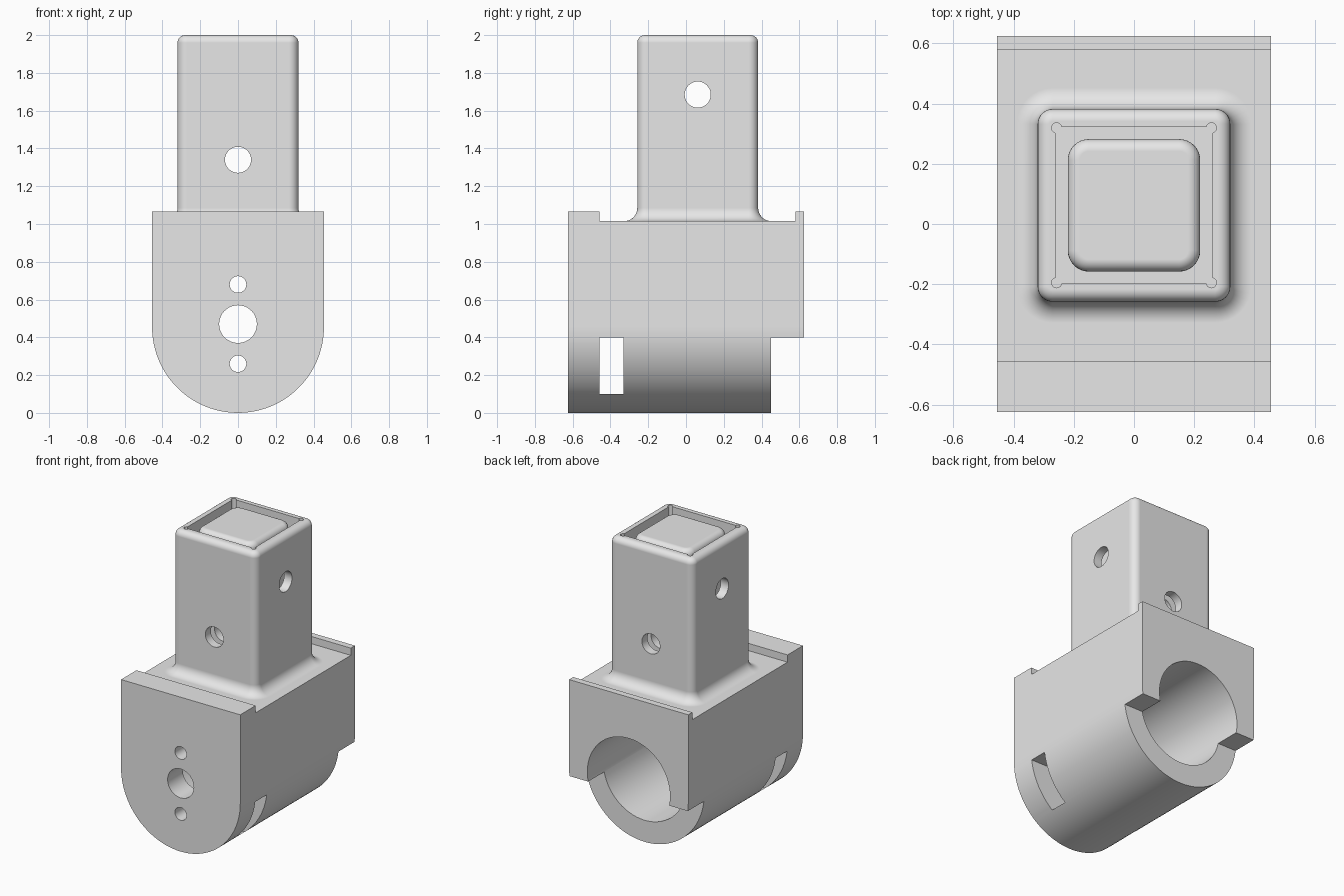
import bpy, bmesh, math
from mathutils import Matrix

if "Cube" in bpy.data.objects:
    bpy.data.objects.remove(bpy.data.objects["Cube"])

grey = bpy.data.materials.new("light_grey")
grey.diffuse_color = (0.8, 0.8, 0.8, 1)
grey.use_nodes = True
grey.node_tree.nodes["Principled BSDF"].inputs["Base Color"].default_value = grey.diffuse_color
TOWER_Y = 0.062


def make(name, bm):
    bmesh.ops.recalc_face_normals(bm, faces=bm.faces[:])
    me = bpy.data.meshes.new(name)
    bm.to_mesh(me)
    bm.free()
    me.materials.append(grey)
    ob = bpy.data.objects.new(name, me)
    bpy.context.collection.objects.link(ob)
    return ob


def loft(name, rings):
    """Closed solid through a list of equal-length point rings."""
    bm = bmesh.new()
    loops = [[bm.verts.new(p) for p in ring] for ring in rings]
    n = len(loops[0])
    for a, b in zip(loops, loops[1:]):
        for i in range(n):
            j = (i + 1) % n
            bm.faces.new((a[i], a[j], b[j], b[i]))
    bm.faces.new(loops[0])
    bm.faces.new(loops[-1])
    return make(name, bm)


def box(name, x0, x1, y0, y1, z0, z1):
    ring = [(x0, y0), (x1, y0), (x1, y1), (x0, y1)]
    return loft(name, [[(x, y, z) for x, y in ring] for z in (z0, z1)])


def cylinder(name, axis, centre, r, length, segs=40):
    bm = bmesh.new()
    bmesh.ops.create_cone(bm, cap_ends=True, segments=segs, radius1=r, radius2=r, depth=length)
    turn = {"x": Matrix.Rotation(math.pi / 2, 4, "Y"),
            "y": Matrix.Rotation(math.pi / 2, 4, "X"),
            "z": Matrix.Identity(4)}[axis]
    bmesh.ops.transform(bm, matrix=Matrix.Translation(centre) @ turn, verts=bm.verts[:])
    return make(name, bm)


def rounded_ring(half, r, z, segs=8):
    """Rounded square centred on the tower axis."""
    pts = []
    for k, (sx, sy) in enumerate([(1, 1), (-1, 1), (-1, -1), (1, -1)]):
        for i in range(segs + 1):
            a = (k + i / segs) * math.pi / 2
            pts.append((sx * (half - r) + r * math.cos(a),
                        TOWER_Y + sy * (half - r) + r * math.sin(a), z))
    return pts


def boolean(ob, other, operation="DIFFERENCE"):
    mod = ob.modifiers.new("cut", "BOOLEAN")
    mod.operation = operation
    mod.solver = "EXACT"
    mod.object = other
    bpy.context.view_layer.objects.active = ob
    bpy.ops.object.modifier_apply(modifier=mod.name)
    bpy.data.objects.remove(other)


def top_round(half, r, z, f, steps=6):
    """Rings that roll over the top edge with radius f."""
    rings = []
    for i in range(steps + 1):
        a = i / steps * math.pi / 2
        d = f * (1 - math.cos(a))
        rings.append(rounded_ring(half - d, r - d, z - f + f * math.sin(a)))
    return rings


# Housing with a round underside
W, TOP = 0.455, 1.065
outline = [(-W, TOP)] + [(-W * math.cos(math.pi * i / 48), W - W * math.sin(math.pi * i / 48))
                         for i in range(49)] + [(W, TOP)]
housing = loft("housing", [[(x, y, z) for x, z in outline] for y in (-0.625, 0.625)])

# Top recess, rear lower step, side slots and the motor bore
boolean(housing, box("recess_cutter", -1, 1, -0.457, 0.58, 1.015, 1.3))
boolean(housing, box("step_cutter", -1, 1, 0.45, 0.8, -0.2, 0.4))
boolean(housing, cylinder("bore_cutter", "y", (0, 0.17, 0.465), 0.316, 1.26, 64))
boolean(housing, box("slot_cutter", -1, 1, -0.457, -0.332, 0.1, 0.4))

# Square tower with a flared base and rounded top edge
HALF, R, FLARE = 0.32, 0.05, 0.07
rings = [rounded_ring(HALF + FLARE, R + FLARE, 0.93)]
for i in range(9):
    a = i / 8 * math.pi / 2
    d = FLARE * (1 - math.sin(a))
    rings.append(rounded_ring(HALF + d, R + d, 1.015 + FLARE * (1 - math.cos(a))))
rings += top_round(HALF, R, 2.0, 0.04)
boolean(housing, loft("tower", rings), "UNION")

# Square pocket in the tower, with relief holes in its corners
FLOOR, IN = 1.1, 0.26
boolean(housing, box("pocket_cutter", -IN, IN, TOWER_Y - IN, TOWER_Y + IN, FLOOR, 2.2))
for sx in (-1, 1):
    for sy in (-1, 1):
        c = (sx * (IN - 0.003), TOWER_Y + sy * (IN - 0.003), (FLOOR + 2.2) / 2)
        boolean(housing, cylinder("relief_cutter", "z", c, 0.017, 2.2 - FLOOR, 16))

# Inner core standing in the pocket
core = loft("inner_core", [rounded_ring(0.22, 0.07, FLOOR - 0.01)] + top_round(0.22, 0.07, 1.995, 0.04))

# Cross holes through tower and core
for ob in (housing, core):
    boolean(ob, cylinder("side_hole_cutter", "x", (0, TOWER_Y, 1.685), 0.069, 2))
    boolean(ob, cylinder("front_hole_cutter", "y", (0, TOWER_Y, 1.34), 0.069, 2))

# Shaft hole and two screw holes in the front wall
for z, r in ((0.47, 0.1), (0.68, 0.044), (0.26, 0.044)):
    boolean(housing, cylinder("wall_hole_cutter", "y", (0, -0.55, z), r, 0.4, 32))

# Smooth curved faces, crisp edges
for ob in (housing, core):
    bpy.ops.object.select_all(action="DESELECT")
    ob.select_set(True)
    bpy.context.view_layer.objects.active = ob
    bpy.ops.object.shade_smooth_by_angle(angle=math.radians(30))
    mod = ob.modifiers.new("flat_face_normals", "WEIGHTED_NORMAL")
    mod.keep_sharp = True
